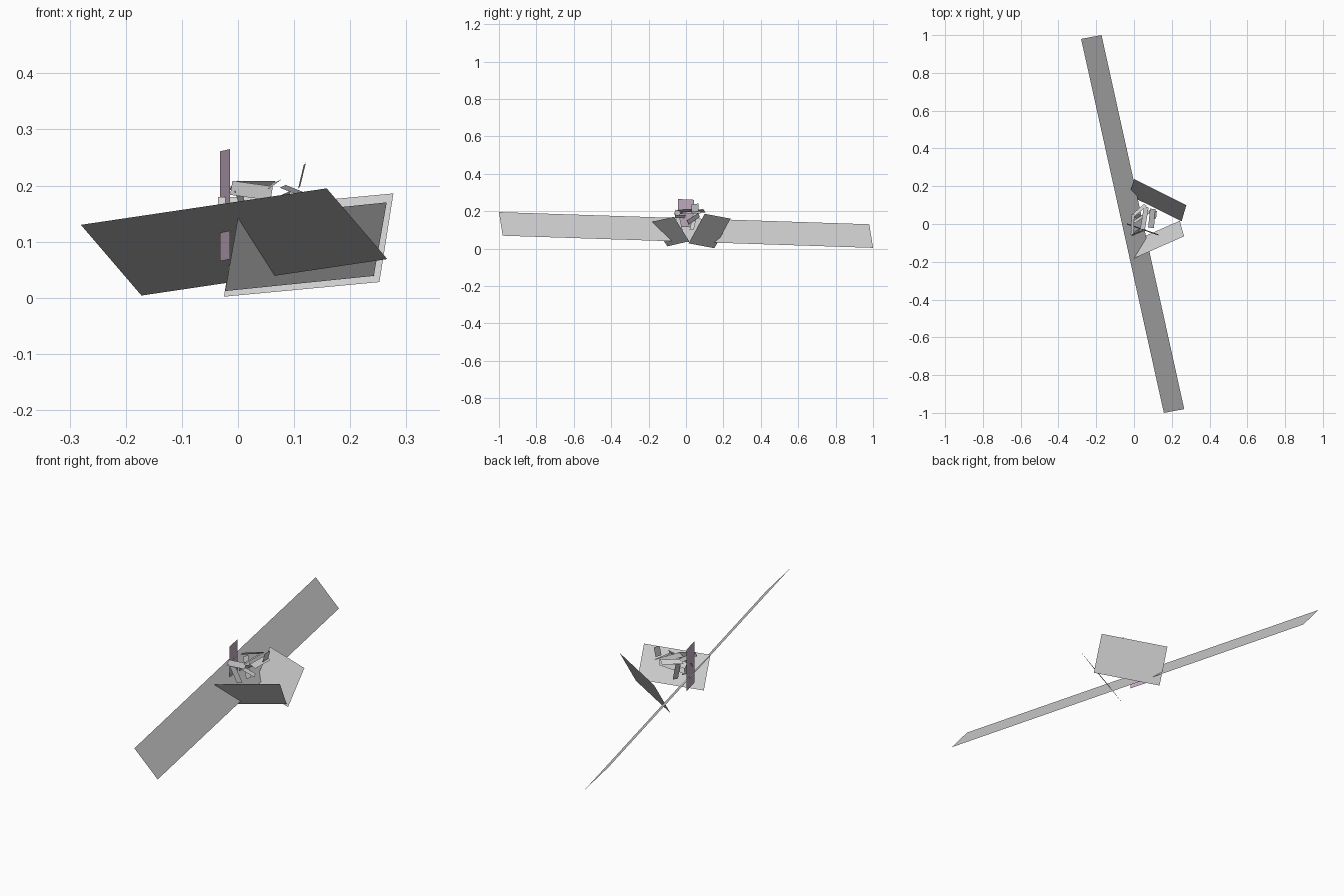
import bpy
from mathutils import Vector


def material(name, rgb):
    m = bpy.data.materials.new(name)
    m.diffuse_color = (*rgb, 1)
    return m


GREY = material("light grey", (0.64, 0.64, 0.64))
MAUVE = material("pale mauve", (0.57, 0.44, 0.56))


def mesh(name, verts, faces, mat):
    me = bpy.data.meshes.new(name)
    me.from_pydata([tuple(v) for v in verts], [], faces)
    me.materials.append(mat)
    ob = bpy.data.objects.new(name, me)
    bpy.context.collection.objects.link(ob)
    return ob


def plate(name, a, b, d, mat=GREY):
    """Flat parallelogram from one corner and its two neighbours."""
    a, b, d = Vector(a), Vector(b), Vector(d)
    return mesh(name, [a, b, b + d - a, d], [(0, 1, 2, 3)], mat)


def strip(name, p, q, width):
    """Flat strip from p to q, widened evenly along a vector."""
    p, q, w = Vector(p), Vector(q), Vector(width) / 2
    return plate(name, p - w, q - w, p + w)


# Long tilted blade
plate("long_blade", (-0.28, 0.98, 0.13), (0.158, -1.0, 0.195), (-0.172, 1.0, 0.004))

# Two splayed side panels
plate("front_panel", (0.0, -0.182, 0.143), (0.265, -0.065, 0.17), (-0.023, -0.1, 0.012))
plate("rear_panel", (0.0, 0.238, 0.16), (0.277, 0.10, 0.186), (-0.025, 0.152, 0.002))

# Upright mauve plate
plate("upright_plate", (-0.014, -0.043, 0.069), (-0.032, 0.042, 0.065),
      (-0.014, -0.043, 0.265), MAUVE)

# Loose framework of thin strips above the blade
strips = [
    ("lower_beam", (-0.036, 0.0, 0.172), (0.13, -0.058, 0.172), (0, 0.006, 0.016)),
    ("front_rail", (-0.012, -0.06, 0.196), (0.06, -0.03, 0.186), (0.004, 0.01, 0.025)),
    ("rear_rail", (-0.01, 0.04, 0.20), (0.06, 0.10, 0.20), (0.015, -0.01, 0.016)),
    ("left_tie", (-0.01, -0.055, 0.20), (-0.005, 0.05, 0.205), (0.015, 0, 0.012)),
    ("middle_tie", (0.045, -0.03, 0.19), (0.065, 0.09, 0.205), (0.025, -0.004, 0.012)),
    ("right_tie", (0.09, -0.02, 0.19), (0.10, 0.08, 0.195), (0.03, -0.003, -0.012)),
    ("raised_flap", (0.112, 0.03, 0.215), (0.116, 0.068, 0.22), (0.01, 0, 0.042)),
    ("front_leg", (0.0, -0.05, 0.19), (0.03, -0.03, 0.10), (0.012, 0.022, 0)),
    ("rear_leg", (0.005, 0.05, 0.19), (0.035, 0.03, 0.10), (0.012, 0.022, 0)),
    ("diagonal_brace", (0.0, 0.01, 0.14), (0.09, 0.07, 0.18), (0.01, -0.01, 0.022)),
]
for s in strips:
    strip(*s)
